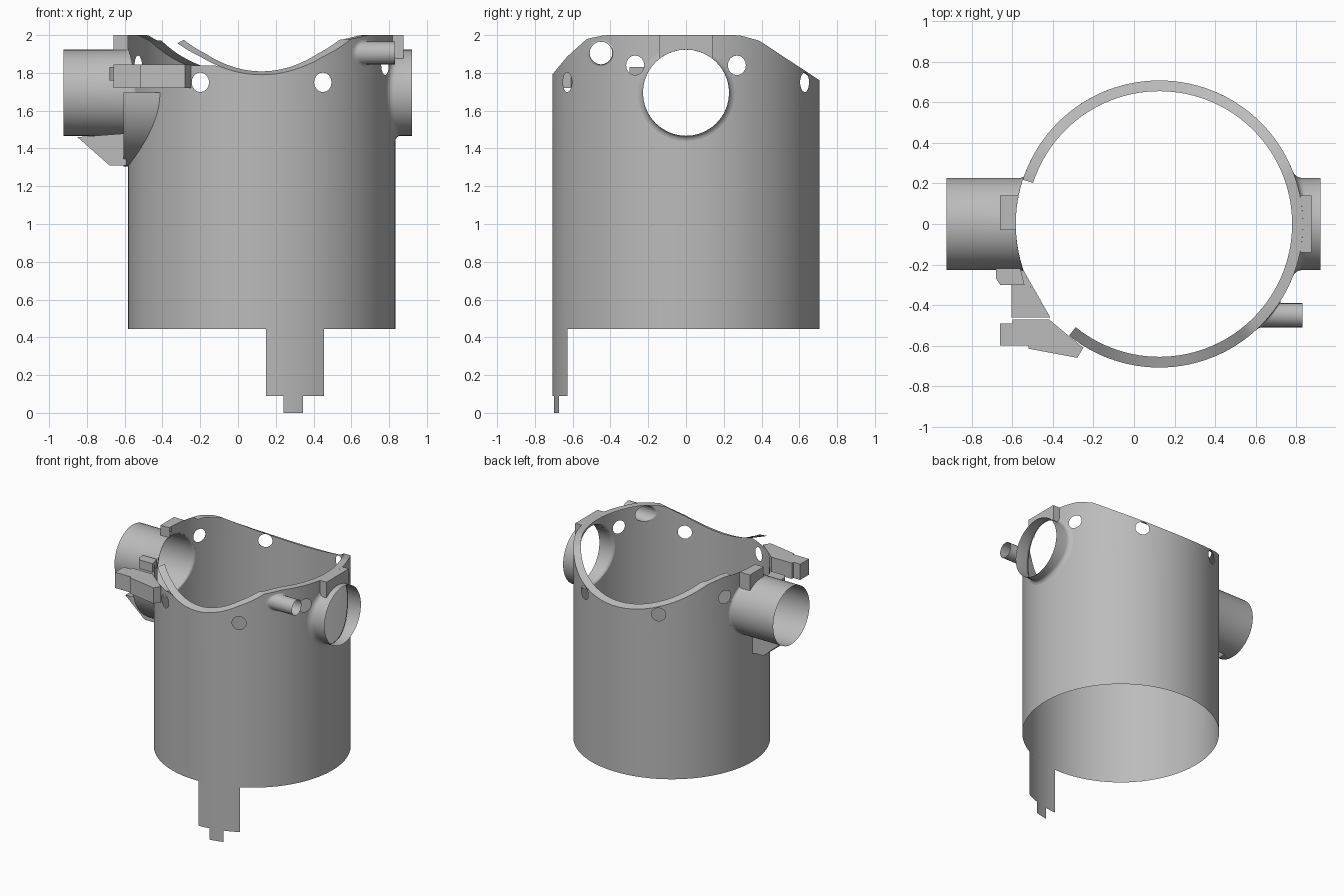
import bpy, bmesh, math
from mathutils import Vector

cube = bpy.data.objects.get("Cube")
if cube:
    bpy.data.objects.remove(cube, do_unlink=True)

R, CX = 0.708, 0.125           # shell radius and axis
PIPE_Z, PIPE_R = 1.695, 0.228  # side pipes
BASE = 0.445

grey = bpy.data.materials.new("plain_grey")
grey.use_nodes = True
grey.diffuse_color = (0.5, 0.5, 0.5, 1)
grey.node_tree.nodes["Principled BSDF"].inputs["Base Color"].default_value = (0.5, 0.5, 0.5, 1)


def finish(name, bm):
    bmesh.ops.remove_doubles(bm, verts=bm.verts, dist=0.0002)
    mesh = bpy.data.meshes.new(name)
    bm.to_mesh(mesh)
    bm.free()
    mesh.materials.append(grey)
    ob = bpy.data.objects.new(name, mesh)
    bpy.context.collection.objects.link(ob)
    bpy.ops.object.select_all(action='DESELECT')
    ob.select_set(True)
    bpy.context.view_layer.objects.active = ob
    bpy.ops.object.shade_smooth_by_angle(angle=math.radians(35))
    return ob


def add_grid(bm, rows):
    """Skin a list of equally long point rows with quads."""
    vs = [[bm.verts.new(p) for p in row] for row in rows]
    for a, b in zip(vs, vs[1:]):
        for i in range(len(a) - 1):
            bm.faces.new((a[i], a[i + 1], b[i + 1], b[i]))


def sheet(name, *grids):
    bm = bmesh.new()
    for rows in grids:
        add_grid(bm, rows)
    return finish(name, bm)


def prism(name, outline, z0, z1):
    bm = bmesh.new()
    face = bm.faces.new([bm.verts.new((x, y, z0)) for x, y in outline])
    ext = bmesh.ops.extrude_face_region(bm, geom=[face], use_keep_orig=True)
    for v in ext["geom"]:
        if isinstance(v, bmesh.types.BMVert):
            v.co.z = z1
    bmesh.ops.recalc_face_normals(bm, faces=bm.faces)
    return finish(name, bm)


def span(a, b, n):
    return [a + (b - a) * i / n for i in range(n + 1)]


def on_shell(t, z, r=R):
    return (CX + r * math.cos(t), r * math.sin(t), z)


def wall_x(y, side):
    return CX + side * math.sqrt(R * R - y * y)


# Saddle-shaped rim height, by distance toward front or back
FRONT = [(0.43, 2.0), (0.525, 1.98), (0.63, 1.885), (0.68, 1.825), (0.708, 1.79)]
BACK = [(0.28, 2.0), (0.39, 1.97), (0.525, 1.88), (0.63, 1.812), (0.708, 1.76)]


def rim(t):
    y = R * math.sin(t)
    pts = FRONT if y < 0 else BACK
    y = abs(y)
    if y <= pts[0][0]:
        return 2.0
    for (a, za), (b, zb) in zip(pts, pts[1:]):
        if y <= b:
            return za + (zb - za) * (y - a) / (b - a)
    return pts[-1][1]


def wall_top(t):
    cut = math.radians(-178) < t < math.radians(-110)
    return min(rim(t), 1.84) if cut else rim(t)


def punch(bm, poly):
    """Cut a convex hole in the unrolled wall (x = angle, z = height)."""
    n = len(poly)
    mid = sum(poly, Vector((0, 0, 0))) / n
    lo_x, hi_x = min(p.x for p in poly), max(p.x for p in poly)
    lo_z, hi_z = min(p.z for p in poly), max(p.z for p in poly)

    def near():
        return [f for f in bm.faces
                if min(v.co.x for v in f.verts) < hi_x and max(v.co.x for v in f.verts) > lo_x
                and min(v.co.z for v in f.verts) < hi_z and max(v.co.z for v in f.verts) > lo_z]
    sides = []
    for a, b in zip(poly, poly[1:] + poly[:1]):
        d = b - a
        out = Vector((d.z, 0, -d.x)).normalized()
        if out.dot(mid - a) > 0:
            out = -out
        sides.append((a, out))
        fs = near()
        geom = fs + list({e for f in fs for e in f.edges}) + list({v for f in fs for v in f.verts})
        bmesh.ops.bisect_plane(bm, geom=geom, dist=1e-6, plane_co=a, plane_no=out)
    inside = [f for f in near()
              if all(o.dot(f.calc_center_median() - a) < 0 for a, o in sides)]
    bmesh.ops.delete(bm, geom=inside, context='FACES')


def ring(n):
    return [2 * math.pi * i / n for i in range(n)]


def side_hole(side, yc, zc, r, n):
    poly = []
    for p in ring(n):
        a = math.asin((yc + r * math.cos(p)) / R)
        poly.append(Vector((a if side > 0 else -math.pi - a, 0, zc + r * math.sin(p))))
    return poly


# Main shell, cut flat and then rolled up
bm = bmesh.new()
turn = [math.radians(a) for a in span(-225, 135, 120)]
add_grid(bm, [[(t, 0, BASE) for t in turn], [(t, 0, 1.4) for t in turn],
              [(t, 0, wall_top(t)) for t in turn]])
for side in (1, -1):
    punch(bm, side_hole(side, 0, PIPE_Z, PIPE_R + 0.012, 32))
punch(bm, side_hole(1, -0.45, 1.905, 0.062, 16))
for deg, z in ((-22.4, 1.84), (22.4, 1.84), (-202.4, 1.84), (-157.6, 1.84),
               (62.7, 1.75), (117.3, 1.75), (-62.7, 1.75), (-117.3, 1.75)):
    c = math.radians(deg)
    punch(bm, [Vector((c + 0.052 / R * math.cos(p), 0, z + 0.052 * math.sin(p))) for p in ring(16)])
for v in bm.verts:
    v.co = on_shell(v.co.x, v.co.z)
finish("shell_wall", bm)

# Inward rim flange
arc = [math.radians(a) for a in span(-129, 162, 97)]
sheet("rim_flange", [[on_shell(t, rim(t)) for t in arc],
                     [on_shell(t, rim(t) + (0.018 if rim(t) < 1.97 else 0), 0.655) for t in arc]])


# Hanging tab with narrow tip
def tab(name, x0, x1, z0, z1):
    ts = [-math.acos((x - CX) / R) for x in span(x0, x1, 8)]
    sheet(name, [[on_shell(t, z0) for t in ts], [on_shell(t, z1) for t in ts]])


tab("lower_tab", 0.147, 0.455, 0.09, BASE)
tab("lower_tab_tip", 0.24, 0.345, 0.0, 0.09)


# Side pipes and small spout, each flared where it meets the shell
def pipe(name, side, yc, zc, r, x_end, flare, n=40):
    loop = ring(n) + [2 * math.pi]
    rows = []
    for k in range(5):
        a = k / 4 * math.pi / 2
        rr = r + flare * (1 - math.sin(a))
        row = []
        for p in loop:
            y = yc + rr * math.cos(p)
            row.append((wall_x(y, side) + side * flare * (1 - math.cos(a)), y, zc + rr * math.sin(p)))
        rows.append(row)
    rows.append([(x_end, yc + r * math.cos(p), zc + r * math.sin(p)) for p in loop])
    sheet(name, rows if side < 0 else [list(reversed(q)) for q in rows])


pipe("left_pipe", 1, 0, PIPE_Z, PIPE_R, 0.92, 0.028)
pipe("right_pipe", -1, 0, PIPE_Z, PIPE_R, -0.925, 0.012)
pipe("small_spout", 1, -0.45, 1.905, 0.06, 0.83, 0.012, 20)


# Hoods that join the rim to the pipes
def hood(name, side, x_out, y0, y1):
    ys = span(y0, y1, 12)

    def low(y):
        return PIPE_Z + math.sqrt(PIPE_R ** 2 - y * y)
    grids = [[[(wall_x(y, side), y, 2.0) for y in ys], [(x_out, y, 2.0) for y in ys],
              [(x_out, y, low(y)) for y in ys]]]
    for y in (y0, y1):
        grids.append([[(wall_x(y, side), y, z), (x_out, y, z)] for z in (low(y), 2.0)])
    sheet(name, *grids)


hood("left_hood", 1, 0.875, -0.14, 0.14)
hood("right_hood", -1, -0.66, -0.03, 0.14)

# Quarter collar around the long pipe, low at the front
qs = span(0, math.pi / 2, 16)
FACE_X = -0.605
edge = [(-0.46 * math.cos(q), PIPE_Z - 0.39 * math.sin(q)) for q in qs]
inner = [(-PIPE_R * math.cos(q), PIPE_Z - PIPE_R * math.sin(q)) for q in qs]
ends = [[[(FACE_X, *e[k]) for e in (edge, inner)],
         [(wall_x(e[k][0], -1), *e[k]) for e in (edge, inner)]] for k in (0, -1)]
sheet("pipe_collar", [[(FACE_X, *p) for p in inner], [(FACE_X, *p) for p in edge],
                      [(wall_x(p[0], -1), *p) for p in edge]], *ends)

# Gusset below the long pipe
profile = [(-0.85, 1.46), (-0.68, 1.31), (-0.59, 1.31)]
sides = [[[(x, y, z) for x, z in profile[:2]],
          [(-0.59, y, 1.48), (-0.59, y, 1.31)]] for y in (-0.2, 0.0)]
sheet("pipe_gusset", [[(x, y, z) for x, z in profile] for y in (-0.2, 0.0)], *sides)

# Side bracket and its small ledge
prism("side_bracket", [(-0.66, -0.49), (-0.60, -0.49), (-0.60, -0.47), (-0.42, -0.47), (-0.33, -0.545),
                       (-0.25, -0.61), (-0.28, -0.66), (-0.52, -0.615), (-0.52, -0.60), (-0.66, -0.60)],
      1.72, 1.845)
prism("bracket_ledge", [(-0.68, -0.22), (-0.68, -0.27), (-0.66, -0.30), (-0.54, -0.30), (-0.56, -0.22)],
      1.76, 1.83)
